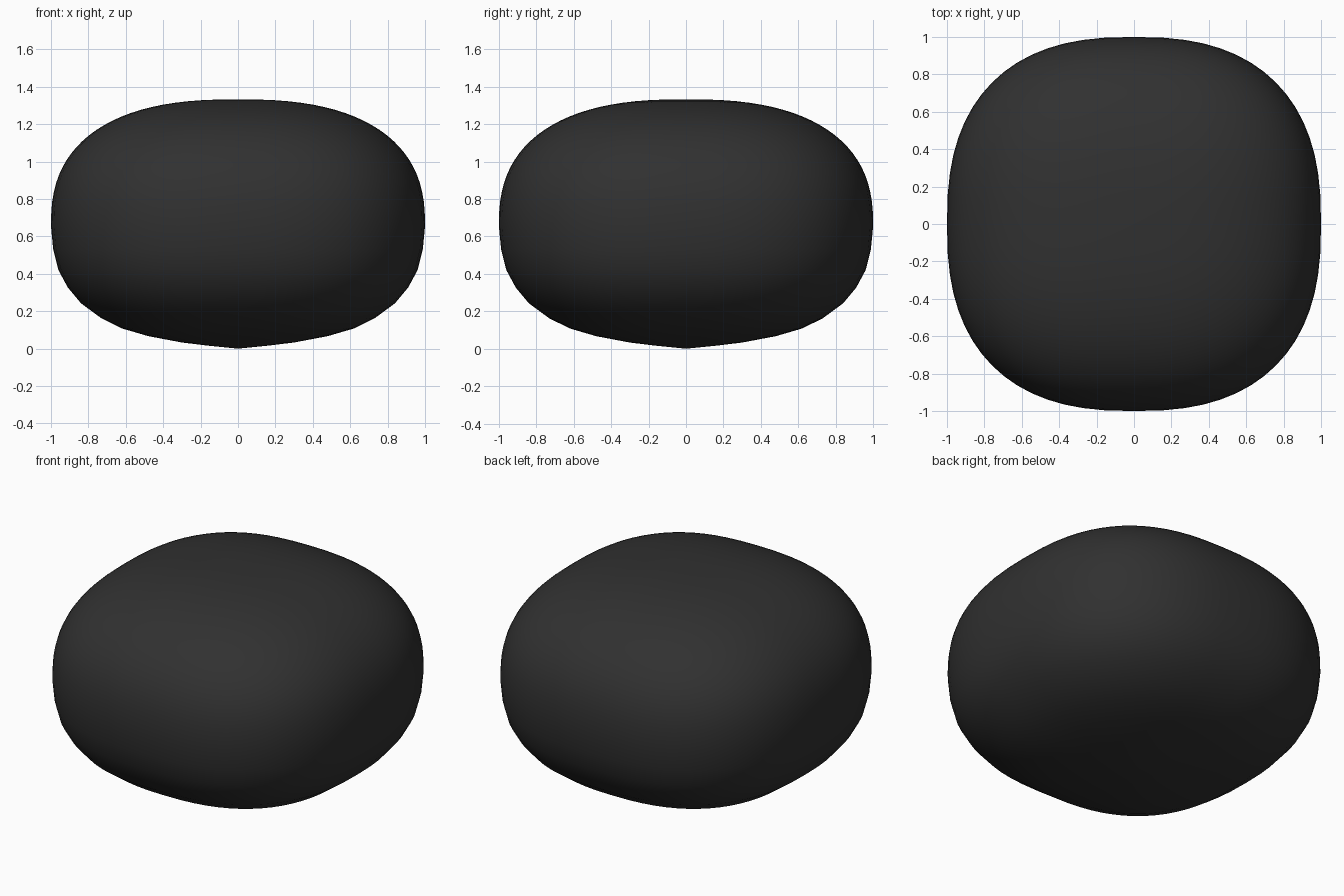
import bpy, bmesh
from math import sin, cos, pi, copysign

if "Cube" in bpy.data.objects:
    bpy.data.objects.remove(bpy.data.objects["Cube"])

SEGS = 64      # points around each ring
E = 0.8        # superellipse power (2 / 2.5)
MID, TOP = 0.655, 1.333


def spow(v):
    return copysign(abs(v) ** E, v)


# half profile (radius, height): slightly pointed underside, then rounded top
profile = [(0.16, 0.016), (0.3, 0.033), (0.48, 0.067), (0.62, 0.108), (0.73, 0.162),
           (0.84, 0.243), (0.91, 0.327), (0.96, 0.42), (0.988, 0.53)]
STEPS = 24
for i in range(STEPS):
    a = pi / 2 * i / STEPS
    profile.append((spow(cos(a)), MID + (TOP - MID) * spow(sin(a))))

# loft squircle rings between the two poles
bm = bmesh.new()
rings = []
for r, z in profile:
    rings.append([bm.verts.new((r * spow(cos(2 * pi * k / SEGS)),
                                r * spow(sin(2 * pi * k / SEGS)), z))
                  for k in range(SEGS)])
bottom = bm.verts.new((0, 0, 0))
top = bm.verts.new((0, 0, TOP))
for k in range(SEGS):
    n = (k + 1) % SEGS
    bm.faces.new((bottom, rings[0][n], rings[0][k]))
    bm.faces.new((top, rings[-1][k], rings[-1][n]))
    for lo, hi in zip(rings, rings[1:]):
        bm.faces.new((lo[k], lo[n], hi[n], hi[k]))
bmesh.ops.recalc_face_normals(bm, faces=bm.faces)
for f in bm.faces:
    f.smooth = True

mesh = bpy.data.meshes.new("rounded_body")
bm.to_mesh(mesh)
bm.free()
body = bpy.data.objects.new("rounded_body", mesh)
bpy.context.collection.objects.link(body)

# charcoal colour
mat = bpy.data.materials.new("charcoal")
mat.diffuse_color = (0.03, 0.03, 0.03, 1)
mat.use_nodes = True
mat.node_tree.nodes["Principled BSDF"].inputs["Base Color"].default_value = mat.diffuse_color
mesh.materials.append(mat)
